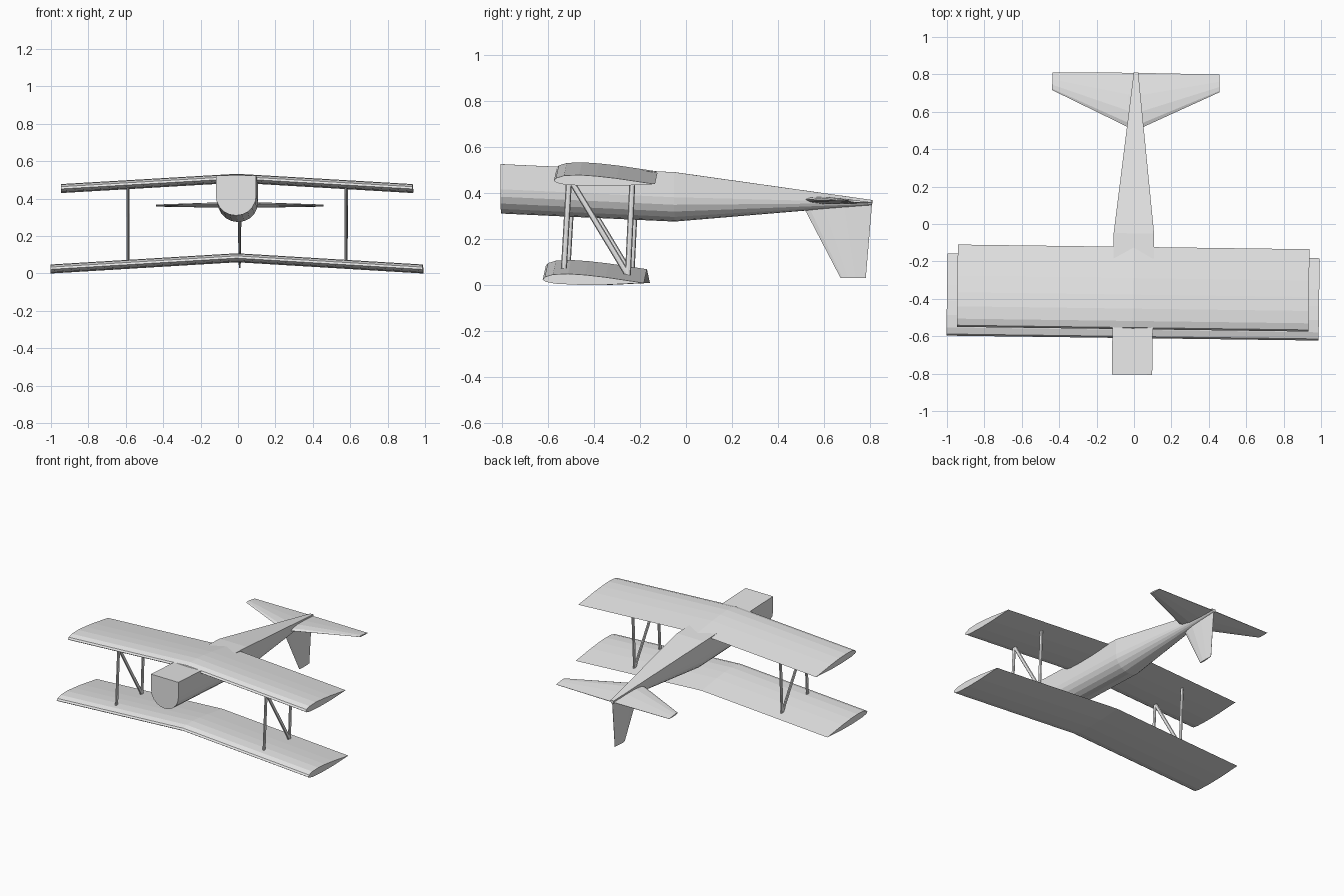
import bpy, bmesh, math
from mathutils import Matrix, Vector

if "Cube" in bpy.data.objects:
    bpy.data.objects.remove(bpy.data.objects["Cube"], do_unlink=True)

# One plain grey for the whole aircraft
grey = bpy.data.materials.new("plain_grey")
grey.use_nodes = True
grey.diffuse_color = (0.8, 0.8, 0.8, 1)
grey.node_tree.nodes["Principled BSDF"].inputs["Base Color"].default_value = (0.8, 0.8, 0.8, 1)

YAW = Matrix.Rotation(-0.0133, 4, 'Z')  # whole aircraft is turned slightly


def finish(name, bm):
    bmesh.ops.recalc_face_normals(bm, faces=bm.faces[:])
    bmesh.ops.transform(bm, matrix=YAW, verts=bm.verts[:])
    mesh = bpy.data.meshes.new(name)
    bm.to_mesh(mesh)
    bm.free()
    mesh.materials.append(grey)
    obj = bpy.data.objects.new(name, mesh)
    bpy.context.collection.objects.link(obj)
    return obj


def loft(name, sections):
    """Skin a row of closed sections that share a point count, and cap the ends."""
    bm = bmesh.new()
    rings = [[bm.verts.new(p) for p in s] for s in sections]
    n = len(rings[0])
    for a, b in zip(rings, rings[1:]):
        for i in range(n):
            j = (i + 1) % n
            bm.faces.new((a[i], a[j], b[j], b[i]))
    bm.faces.new(rings[0])
    bm.faces.new(rings[-1])
    return finish(name, bm)


# Wings: cambered section (chord fraction, height), sloping down from the middle
AIRFOIL = [(0, 0), (0.02, 0.012), (0.1, 0.023), (0.25, 0.026), (0.42, 0.021),
           (0.62, 0.011), (1, -0.014), (0.62, -0.022), (0.35, -0.022),
           (0.12, -0.017), (0.03, -0.009)]


def wing(name, half_span, lead_y, chord, z, drop):
    def section(x, dz):
        return [(x, lead_y + t * chord, z + h - dz) for t, h in AIRFOIL]
    loft(name, [section(-half_span, drop), section(0, 0), section(half_span, drop)])


wing("upper_wing", 0.94, -0.5625, 0.44, 0.507, 0.055)
wing("lower_wing", 0.995, -0.61, 0.44, 0.082, 0.060)


# Fuselage: flat top, vertical sides, half-round belly
def hull(y, half_w, top, bottom, steps=10):
    r = min(half_w, top - bottom)
    pts = [(-half_w, y, top), (half_w, y, top)]
    for i in range(steps + 1):
        a = math.pi * i / steps
        pts.append((half_w * math.cos(a), y, bottom + r * 0.98 - r * 0.98 * math.sin(a)))
    return pts


loft("fuselage", [hull(-0.805, 0.108, 0.525, 0.31),
                  hull(-0.05, 0.108, 0.49, 0.275),
                  hull(0.81, 0.012, 0.369, 0.347)])

# Tail surfaces: thin symmetrical section
LENS = [(0, 0), (0.08, 0.6), (0.3, 1), (0.6, 0.75), (1, 0.1),
        (1, -0.1), (0.6, -0.75), (0.3, -1), (0.08, -0.6)]


def tail_section(x, lead, trail, z_lead, z_trail, half):
    return [(x, lead + t * (trail - lead), z_lead + t * (z_trail - z_lead) + h * half)
            for t, h in LENS]


loft("tailplane", [tail_section(-0.447, 0.71, 0.805, 0.366, 0.358, 0.005),
                   tail_section(-0.04, 0.518, 0.808, 0.371, 0.357, 0.016),
                   tail_section(0.04, 0.518, 0.808, 0.371, 0.357, 0.016),
                   tail_section(0.447, 0.71, 0.805, 0.366, 0.358, 0.005)])


def fin_section(z, lead, trail, half):
    return [(h * half, lead + t * (trail - lead), z) for t, h in LENS]


loft("tail_fin", [fin_section(0.36, 0.50, 0.81, 0.011),
                  fin_section(0.03, 0.672, 0.782, 0.005)])


# Wing struts: flattened rods, an N on each side
def strut(name, x, start, end):
    a, b = Vector((x, *start)), Vector((x, *end))
    d = b - a
    bm = bmesh.new()
    place = (Matrix.Translation((a + b) / 2)
             @ Matrix.Rotation(-math.atan2(d.y, d.z), 4, 'X')
             @ Matrix.Diagonal((0.007, 0.013, 1, 1)))
    bmesh.ops.create_cone(bm, cap_ends=True, segments=8, radius1=1, radius2=1,
                          depth=d.length, matrix=place)
    finish(name, bm)


for side, x in (("left", 0.583), ("right", -0.583)):
    strut(side + "_front_strut", x, (-0.525, 0.04), (-0.50, 0.475))
    strut(side + "_rear_strut", x, (-0.245, 0.04), (-0.225, 0.462))
    strut(side + "_diagonal_strut", x, (-0.25, 0.05), (-0.50, 0.465))
